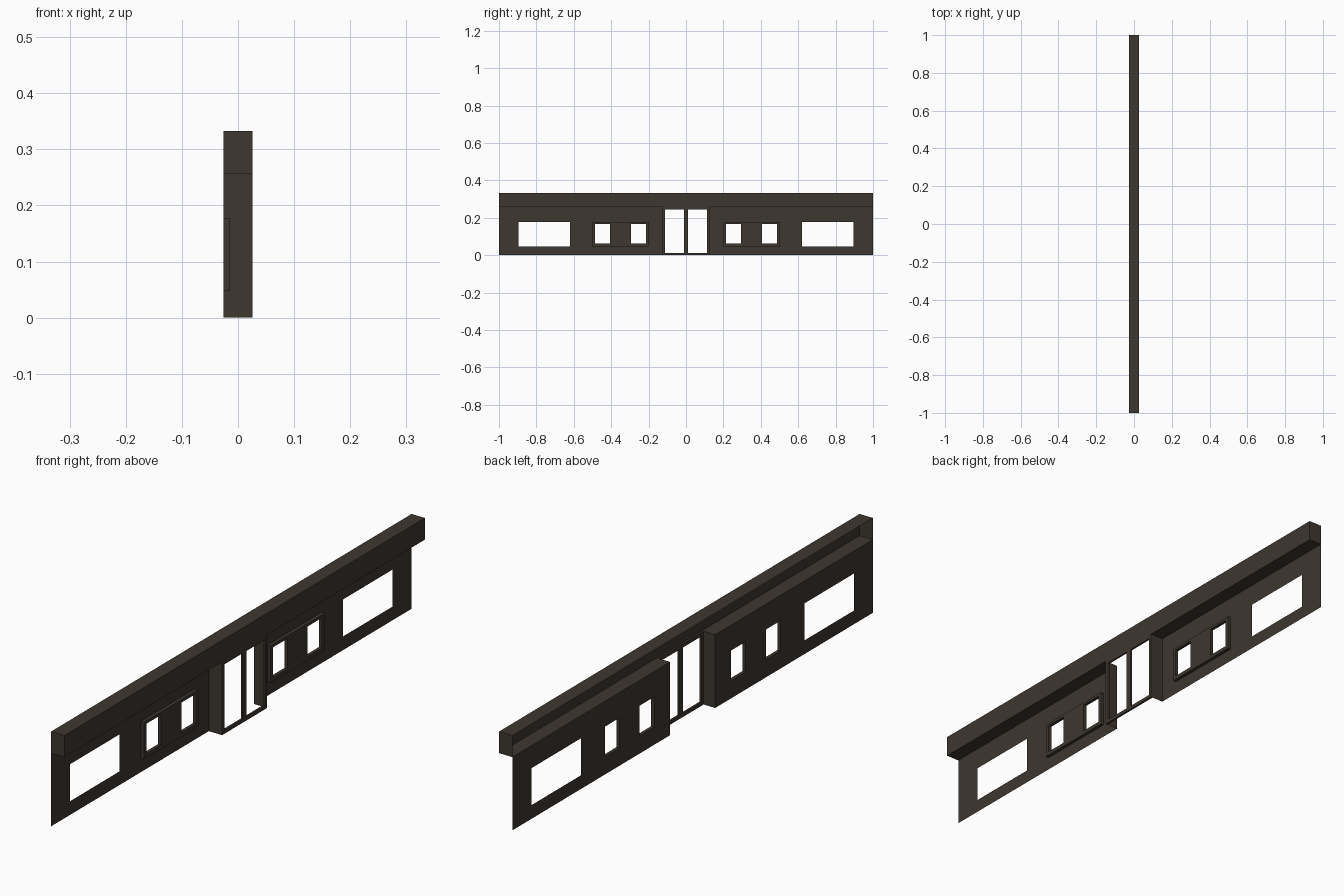
import bpy, bmesh

if "Cube" in bpy.data.objects:
    bpy.data.objects.remove(bpy.data.objects["Cube"])

mat = bpy.data.materials.new("dark_brown")
mat.diffuse_color = (0.048, 0.038, 0.029, 1)
mat.use_nodes = True
mat.node_tree.nodes["Principled BSDF"].inputs["Base Color"].default_value = mat.diffuse_color

X = 0.026            # half depth of the whole facade
BEAM_Z, TOP_Z = 0.257, 0.333
DOOR_Y = 0.125


def finish(bm, name):
    me = bpy.data.meshes.new(name)
    bm.to_mesh(me)
    bm.free()
    me.materials.append(mat)
    ob = bpy.data.objects.new(name, me)
    bpy.context.collection.objects.link(ob)
    return ob


def panel(name, x, ys, zs, holes, depth=0):
    """Upright panel with rectangular holes (y0, y1, z0, z1), optionally thick."""
    ys = sorted(set(ys) | {h[i] for h in holes for i in (0, 1)})
    zs = sorted(set(zs) | {h[i] for h in holes for i in (2, 3)})
    bm = bmesh.new()
    for a, b in zip(ys, ys[1:]):
        for c, d in zip(zs, zs[1:]):
            my, mz = (a + b) / 2, (c + d) / 2
            if any(h[0] < my < h[1] and h[2] < mz < h[3] for h in holes):
                continue
            bm.faces.new([bm.verts.new((x, y, z)) for y, z in
                          ((a, c), (b, c), (b, d), (a, d))])
    bmesh.ops.remove_doubles(bm, verts=bm.verts, dist=1e-5)
    if depth:
        front = bm.faces[:]
        ext = bmesh.ops.extrude_face_region(bm, geom=front, use_keep_orig=True)
        moved = [v for v in ext["geom"] if isinstance(v, bmesh.types.BMVert)]
        bmesh.ops.translate(bm, vec=(depth, 0, 0), verts=moved)
        bmesh.ops.recalc_face_normals(bm, faces=bm.faces)
    return finish(bm, name)


def quads(name, faces):
    bm = bmesh.new()
    for f in faces:
        bm.faces.new([bm.verts.new(p) for p in f])
    bmesh.ops.remove_doubles(bm, verts=bm.verts, dist=1e-5)
    return finish(bm, name)


def span(s, a, b):
    return tuple(sorted((s * a, s * b)))


for s, side in ((-1, "left"), (1, "right")):
    # thin wall with a wide opening and a recess for the window frame
    wide = span(s, 0.62, 0.895) + (0.048, 0.178)
    frame = span(s, 0.20, 0.502) + (0.048, 0.178)
    panel("wall_" + side, -X, span(s, DOOR_Y, 1), (0, BEAM_Z), [wide, frame])
    # raised double window frame
    panes = [span(s, 0.213, 0.294) + (0.062, 0.168),
             span(s, 0.406, 0.487) + (0.062, 0.168)]
    panel("window_frame_" + side, -X, frame[:2], frame[2:], panes, 0.012)
    # side wall of the entrance bay
    y = s * DOOR_Y
    cheek = [(-X, y, 0), (-X, y, BEAM_Z), (X, y, BEAM_Z), (X, y, 0)]
    # underside and end cap of the fascia
    e = s * 1.0
    under = [(-X, y, BEAM_Z), (-X, e, BEAM_Z), (X, e, BEAM_Z), (X, y, BEAM_Z)]
    cap = [(-X, e, BEAM_Z), (X, e, BEAM_Z), (X, e, TOP_Z), (-X, e, TOP_Z)]
    if s < 0:
        cheek.reverse()
        under.reverse()
    else:
        cap.reverse()
    quads("entrance_side_" + side, [cheek])
    quads("fascia_underside_" + side, [under])
    quads("fascia_end_" + side, [cap])

# double door frame, flush with the fascia front
panel("door_frame", X - 0.007, (-DOOR_Y, DOOR_Y), (0, BEAM_Z),
      [span(s, 0.011, 0.113) + (0.013, 0.244) for s in (-1, 1)], 0.007)

# fascia front and top, open at the back
quads("fascia", [
    [(X, -1, BEAM_Z), (X, 1, BEAM_Z), (X, 1, TOP_Z), (X, -1, TOP_Z)],
    [(-X, -1, TOP_Z), (X, -1, TOP_Z), (X, 1, TOP_Z), (-X, 1, TOP_Z)],
])
